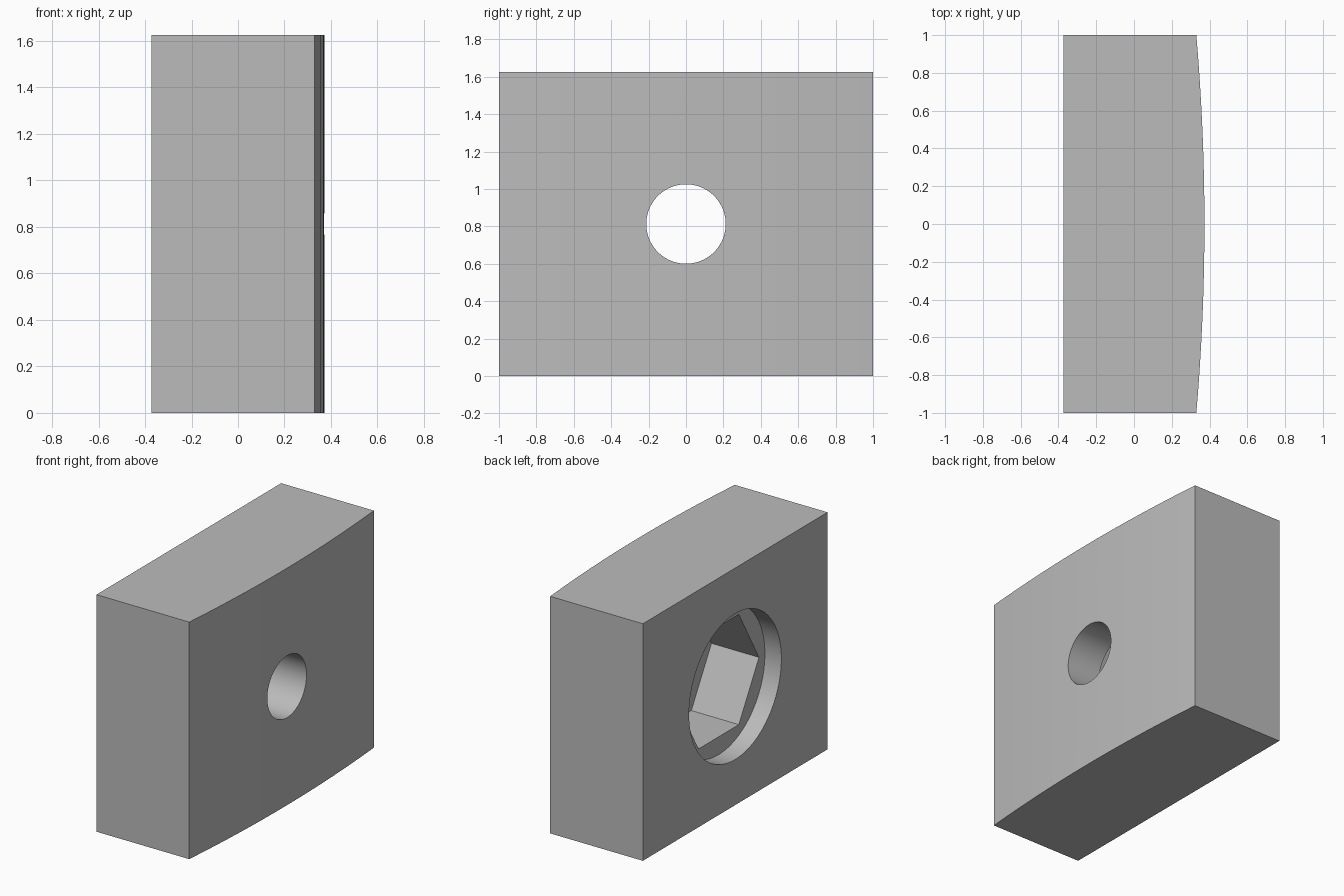
import bpy, bmesh, math
from math import radians

old = bpy.data.objects.get("Cube")
if old:
    bpy.data.objects.remove(old, do_unlink=True)

HEIGHT, HALF_X, SAG = 1.625, 0.373, 0.043
MID_Z = HEIGHT / 2

grey = bpy.data.materials.new("plain grey")
grey.use_nodes = True
grey.diffuse_color = (0.5, 0.5, 0.5, 1)
grey.node_tree.nodes["Principled BSDF"].inputs["Base Color"].default_value = (0.5, 0.5, 0.5, 1)


def make_block():
    """Block with a shallow arc across its +x side, extruded upward."""
    radius = (1 + SAG ** 2) / (2 * SAG)
    half = math.asin(1 / radius)
    steps = 16
    profile = [(-HALF_X, 1), (-HALF_X, -1)]
    for i in range(steps + 1):
        a = half * (2 * i / steps - 1)
        profile.append((HALF_X - radius * (1 - math.cos(a)), radius * math.sin(a)))
    bm = bmesh.new()
    base = bm.faces.new([bm.verts.new((x, y, 0)) for x, y in profile])
    top = bmesh.ops.extrude_face_region(bm, geom=[base])["geom"]
    bmesh.ops.translate(bm, vec=(0, 0, HEIGHT),
                        verts=[v for v in top if isinstance(v, bmesh.types.BMVert)])
    bmesh.ops.recalc_face_normals(bm, faces=bm.faces)
    mesh = bpy.data.meshes.new("block")
    bm.to_mesh(mesh)
    bm.free()
    mesh.materials.append(grey)
    obj = bpy.data.objects.new("block", mesh)
    bpy.context.collection.objects.link(obj)
    return obj


def cut(target, name, sides, radius, x0, x1, turn=0):
    """Bore a prism along x between x0 and x1, centred on the block."""
    bpy.ops.mesh.primitive_cylinder_add(vertices=sides, radius=radius, depth=x1 - x0)
    cutter = bpy.context.object
    cutter.name = name
    cutter.data.materials.append(grey)
    cutter.rotation_euler = (0, radians(90), 0)
    cutter.location = ((x0 + x1) / 2, 0, MID_Z)
    cutter.hide_render = True
    mod = target.modifiers.new(name, "BOOLEAN")
    mod.operation, mod.solver, mod.object = "DIFFERENCE", "EXACT", cutter
    bpy.context.view_layer.objects.active = target
    bpy.ops.object.modifier_apply(modifier=name)
    bpy.data.objects.remove(cutter, do_unlink=True)


block = make_block()
# Through hole, hexagonal pocket (corners along y) and round recess
cut(block, "through_hole", 64, 0.2125, -0.6, 0.6)
cut(block, "hex_pocket", 6, 0.436, -0.6, -HALF_X + 0.485)
cut(block, "round_recess", 96, 0.5, -0.6, -HALF_X + 0.125)

bpy.ops.object.select_all(action="DESELECT")
block.select_set(True)
bpy.context.view_layer.objects.active = block
bpy.ops.object.shade_smooth_by_angle(angle=radians(30))
